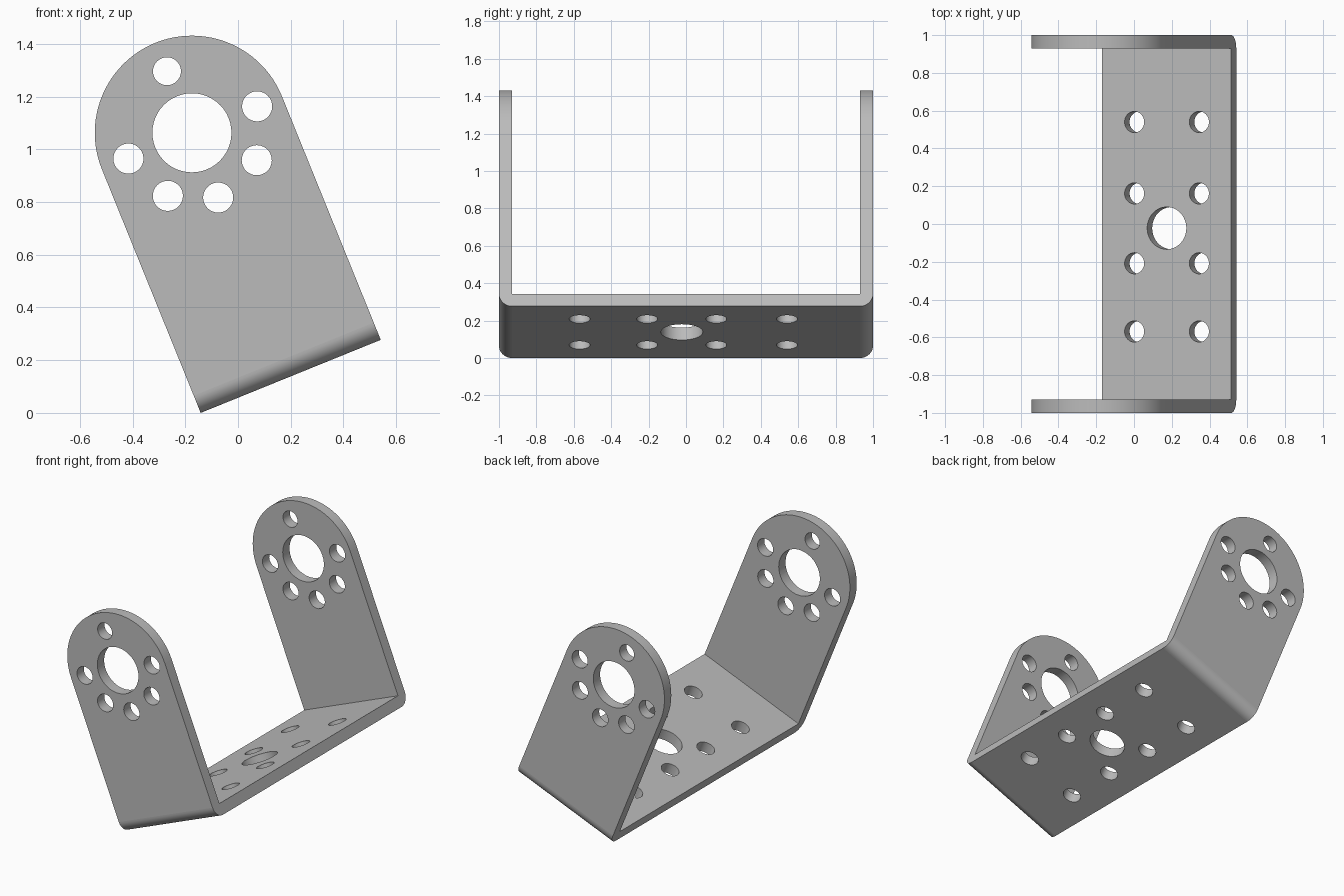
import bpy, bmesh
from math import cos, sin, pi, radians
from mathutils import Matrix, Vector

if "Cube" in bpy.data.objects:
    bpy.data.objects.remove(bpy.data.objects["Cube"], do_unlink=True)

HALF_W, THICK, ARCH_Z, TILT = 0.3685, 0.071, 0.997, radians(22.08)
TOP = ARCH_Z + HALF_W


def arc(cx, cz, r, a0, a1, n):
    return [(cx + r * cos(a0 + (a1 - a0) * i / n), cz + r * sin(a0 + (a1 - a0) * i / n))
            for i in range(n + 1)]


def prism(name, points, direction):
    """Extrude a closed outline along a direction vector."""
    bm = bmesh.new()
    face = bm.faces.new([bm.verts.new(p) for p in points])
    new = bmesh.ops.extrude_face_region(bm, geom=[face])["geom"]
    bmesh.ops.translate(bm, vec=direction, verts=[v for v in new if isinstance(v, bmesh.types.BMVert)])
    bmesh.ops.recalc_face_normals(bm, faces=bm.faces)
    return finish(name, bm)


def finish(name, bm):
    mesh = bpy.data.meshes.new(name)
    bm.to_mesh(mesh)
    bm.free()
    obj = bpy.data.objects.new(name, mesh)
    bpy.context.collection.objects.link(obj)
    return obj


def drill(bm, center, radius, depth, rotation):
    bmesh.ops.create_cone(bm, cap_ends=True, segments=48, radius1=radius, radius2=radius,
                          depth=depth, matrix=Matrix.Translation(center) @ rotation)


# Bent sheet: U outline with rounded outer bends, run across the width
half = arc(1 - THICK, THICK, THICK, -pi / 2, 0, 12) + [
    (1, TOP + 0.1), (1 - THICK, TOP + 0.1), (1 - THICK, THICK)]
outline = half + [(-y, z) for y, z in reversed(half)]
bracket = prism("u_bracket", [(-HALF_W, y, z) for y, z in outline], Vector((2 * HALF_W, 0, 0)))

# Arched outline that rounds the tops of both arms
arch = [(-HALF_W, -0.2), (HALF_W, -0.2)] + arc(0, ARCH_Z, HALF_W, 0, pi, 48)
arch_cutter = prism("arch_cutter", [(x, -1.2, z) for x, z in arch], Vector((0, 2.4, 0)))

# Holes through both arms: large bore and its ring of bolt holes
bm = bmesh.new()
across = Matrix.Rotation(pi / 2, 4, "X")
drill(bm, (0, 0, ARCH_Z), 0.15, 2.4, across)
for angle, dist in ((90, 0.252), (0, 0.267), (-45, 0.267), (-90, 0.265), (-133, 0.256), (180, 0.26)):
    a = radians(angle)
    drill(bm, (dist * cos(a), 0, ARCH_Z + dist * sin(a)), 0.053 if angle == 90 else 0.057, 2.4, across)

# Holes through the base: centre hole and two rows of bolt holes
drill(bm, (0, -0.022, 0), 0.112, 0.4, Matrix())
for y in (-0.569, -0.208, 0.162, 0.54):
    for x in (-0.185, 0.185):
        drill(bm, (x, y, 0), 0.056, 0.4, Matrix())
hole_cutter = finish("hole_cutter", bm)

# Apply both cuts
for cutter, operation in ((arch_cutter, "INTERSECT"), (hole_cutter, "DIFFERENCE")):
    cutter.hide_render = True
    mod = bracket.modifiers.new(cutter.name, "BOOLEAN")
    mod.operation, mod.solver, mod.object = operation, "EXACT", cutter
deps = bpy.context.evaluated_depsgraph_get()
mesh = bpy.data.meshes.new_from_object(bracket.evaluated_get(deps))
bracket.modifiers.clear()
bracket.data = mesh
for cutter in (arch_cutter, hole_cutter):
    bpy.data.objects.remove(cutter, do_unlink=True)

# Smooth the curved walls, keep flat sheet faces flat and corners sharp
bm = bmesh.new()
bm.from_mesh(mesh)
bm.normal_update()
for f in bm.faces:
    f.smooth = max(abs(c) for c in f.normal) < 0.9999
for e in bm.edges:
    e.smooth = len(e.link_faces) == 2 and e.calc_face_angle(0) < radians(30)
bm.to_mesh(mesh)
bm.free()

# Plain metal colour
grey = bpy.data.materials.new("light_grey_metal")
grey.use_nodes = True
colour = (0.5, 0.5, 0.5, 1)
grey.diffuse_color = colour
grey.node_tree.nodes["Principled BSDF"].inputs["Base Color"].default_value = colour
mesh.materials.clear()
mesh.materials.append(grey)

# Tilt so the bracket rests on one lower edge
bracket.rotation_euler = (0, -TILT, 0)
bracket.location = (0.2, 0, HALF_W * sin(TILT))
